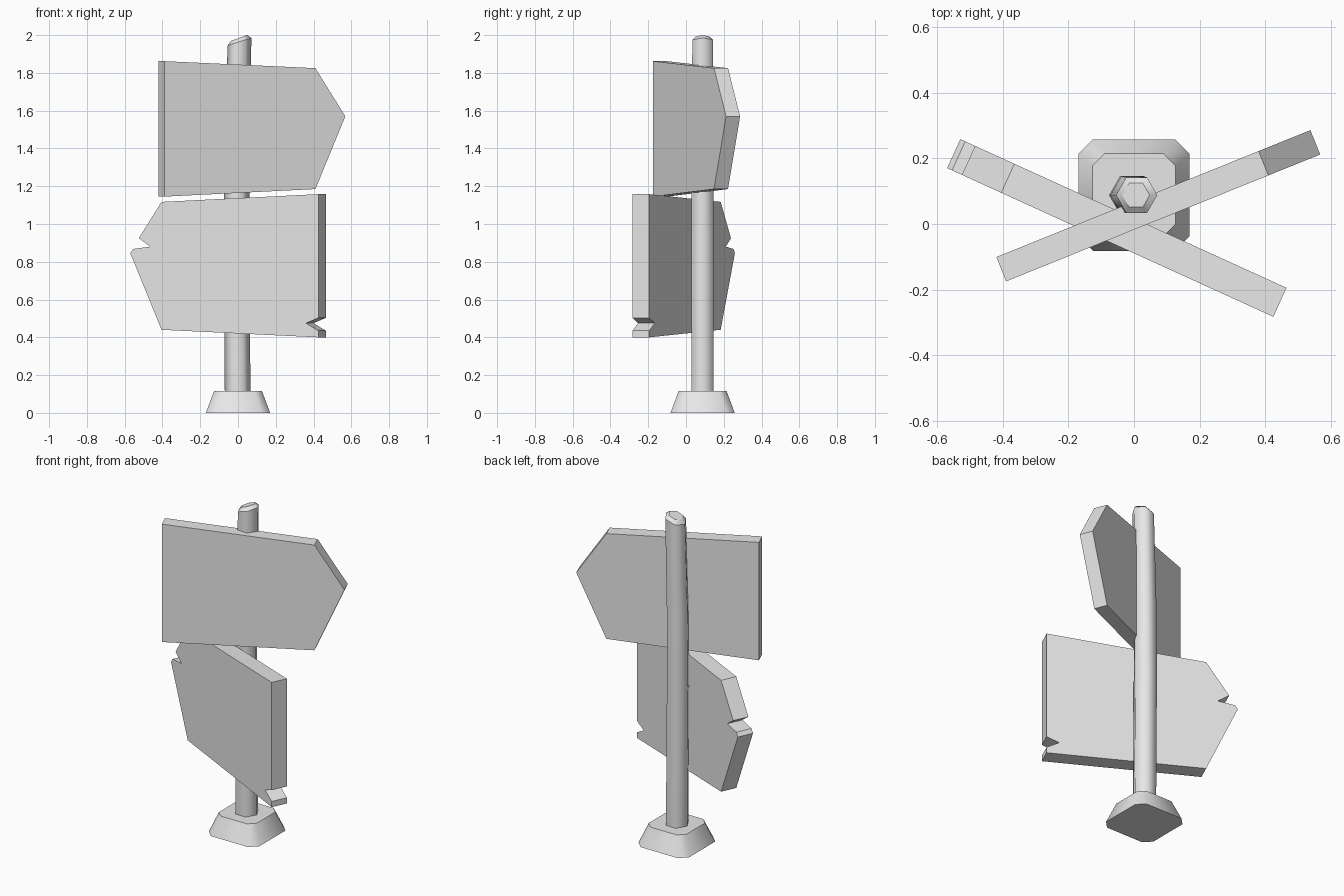
import bpy, bmesh
from math import cos, sin, pi, radians
from mathutils import Vector

cube = bpy.data.objects.get("Cube")
if cube:
    bpy.data.objects.remove(cube, do_unlink=True)

grey = bpy.data.materials.new("plain grey")
grey.use_nodes = True
grey.diffuse_color = (0.8, 0.8, 0.8, 1)
grey.node_tree.nodes["Principled BSDF"].inputs["Base Color"].default_value = (0.8, 0.8, 0.8, 1)


def loft(name, rings, smooth=False, sharp_rings=()):
    """Skin a stack of equal-length rings and cap both ends."""
    bm = bmesh.new()
    loops = [[bm.verts.new(p) for p in ring] for ring in rings]
    n = len(loops[0])
    for a, b in zip(loops, loops[1:]):
        for i in range(n):
            j = (i + 1) % n
            bm.faces.new((a[i], a[j], b[j], b[i])).smooth = smooth
    bm.faces.new(loops[0][::-1])
    bm.faces.new(loops[-1])
    for k in sharp_rings:
        for i in range(n):
            bm.edges.get((loops[k][i], loops[k][(i + 1) % n])).smooth = False
    bmesh.ops.recalc_face_normals(bm, faces=bm.faces[:])
    mesh = bpy.data.meshes.new(name)
    bm.to_mesh(mesh)
    bm.free()
    mesh.materials.append(grey)
    obj = bpy.data.objects.new(name, mesh)
    bpy.context.collection.objects.link(obj)
    return obj


POST_Y = 0.088


def chamfered_square(half, cut, z):
    c = half - cut
    pts = [(half, -c), (half, c), (c, half), (-c, half),
           (-half, c), (-half, -c), (-c, -half), (c, -half)]
    return [(x, y + POST_Y, z) for x, y in pts]


def hexagon(cx, radius, z, slope=0.0):
    ring = []
    for i in range(6):
        dx, dy = radius * cos(i * pi / 3), radius * sin(i * pi / 3)
        ring.append((cx + dx, POST_Y + dy, z + slope * dx))
    return ring


def board(name, outline, origin, angle, thickness):
    """Front face outline given as (x, z), on a vertical plane turned about z."""
    ox, oy = origin
    back = Vector((-sin(angle), cos(angle), 0)) * thickness
    slope = sin(angle) / cos(angle)
    front = [Vector((x, oy + (x - ox) * slope, z)) for x, z in outline]
    return loft(name, [front, [p + back for p in front]])


# Tapered foot with cut corners
loft("base", [chamfered_square(0.17, 0.045, 0), chamfered_square(0.127, 0.038, 0.115)],
     True, (0, 1))

# Slightly bent six-sided post with a slanted, bevelled top
loft("post", [hexagon(-0.002, 0.068, 0.1), hexagon(-0.008, 0.068, 0.95),
              hexagon(-0.006, 0.066, 1.4), hexagon(0.008, 0.063, 1.965, 0.32),
              hexagon(0.006, 0.042, 1.985, 0.36)],
     True, (0, 3, 4))

# Upper arrow board, pointing left
board("upper_sign",
      [(-0.39, 1.145), (0.41, 1.185), (0.568, 1.57), (0.41, 1.825), (-0.39, 1.862)],
      (-0.39, -0.175), radians(22), 0.08)

# Lower arrow board, pointing right, with a chipped tip and a chipped end
board("lower_sign",
      [(0.425, 0.40), (0.425, 0.435), (0.36, 0.475), (0.425, 0.503), (0.425, 1.158),
       (-0.405, 1.117), (-0.525, 0.925), (-0.465, 0.88), (-0.555, 0.868),
       (-0.57, 0.845), (-0.405, 0.44)],
      (0.425, -0.283), radians(-24.5), 0.097)
